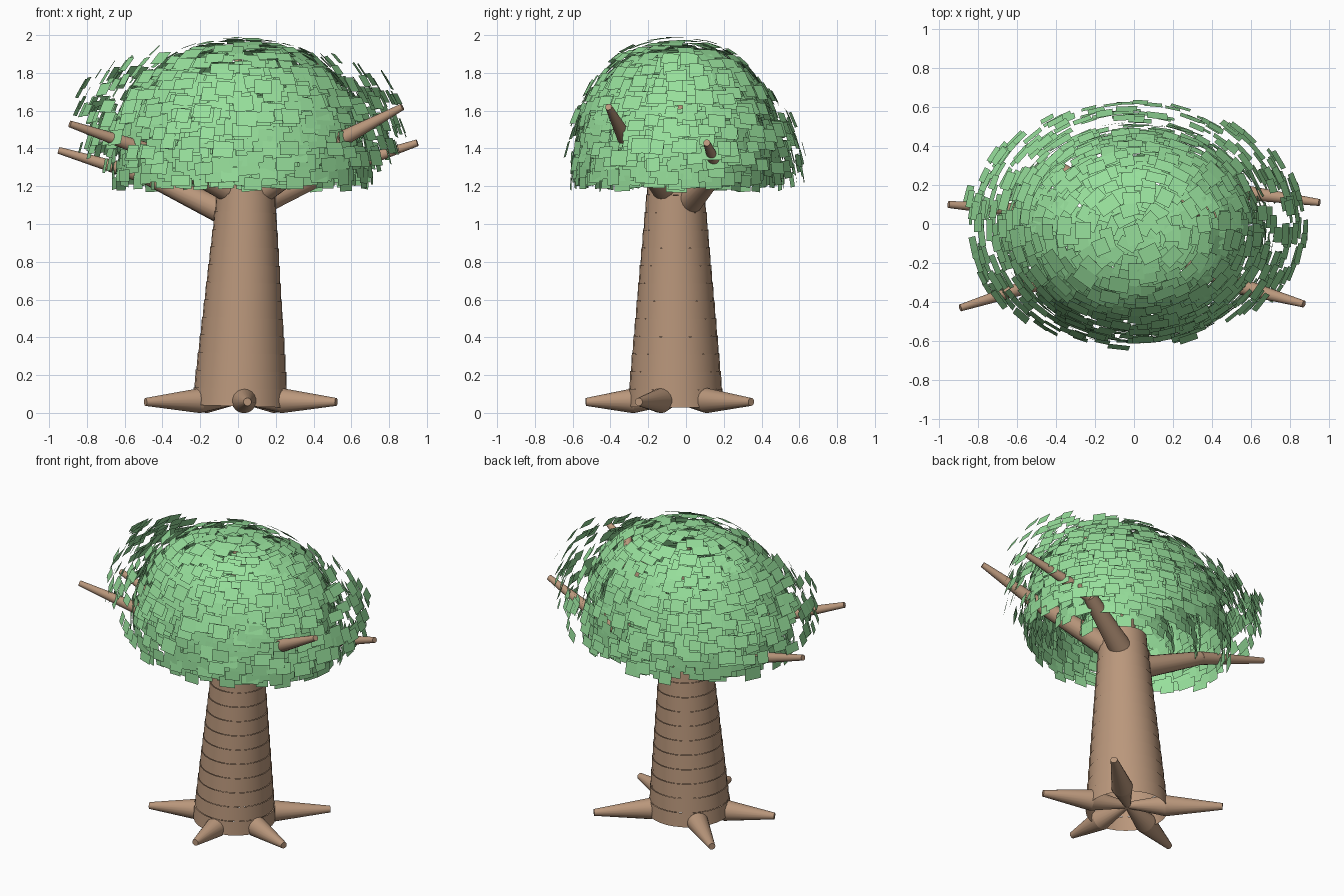
import bpy, bmesh, math, random
from mathutils import Vector, Matrix

if "Cube" in bpy.data.objects:
    bpy.data.objects.remove(bpy.data.objects["Cube"])

random.seed(4)
GOLD = math.pi * (3 - math.sqrt(5))


def material(name, rgb):
    m = bpy.data.materials.new(name)
    m.diffuse_color = (*rgb, 1)
    m.use_nodes = True
    m.node_tree.nodes["Principled BSDF"].inputs["Base Color"].default_value = m.diffuse_color
    return m


bark = material("bark", (0.49, 0.31, 0.20))
green = material("leaf_green", (0.31, 0.74, 0.33))


def finish(name, bm, mat, smooth=True):
    me = bpy.data.meshes.new(name)
    bm.to_mesh(me)
    bm.free()
    me.materials.append(mat)
    ob = bpy.data.objects.new(name, me)
    bpy.context.collection.objects.link(ob)
    if smooth:
        bpy.ops.object.select_all(action='DESELECT')
        ob.select_set(True)
        bpy.context.view_layer.objects.active = ob
        bpy.ops.object.shade_smooth_by_angle(angle=math.radians(35))
    return ob


def frustum(bm, a, b, ra, rb, sides=18, caps=True):
    a, b = Vector(a), Vector(b)
    d = b - a
    mat = Matrix.Translation((a + b) / 2) @ d.to_track_quat('Z', 'Y').to_matrix().to_4x4()
    bmesh.ops.create_cone(bm, cap_ends=caps, segments=sides, radius1=ra,
                          radius2=rb, depth=d.length, matrix=mat)


# Trunk: slightly leaning stack of tapered bark rings with small steps
bm = bmesh.new()
RINGS = 13


def trunk_at(z):
    t = z / 1.25
    return Vector((0.01 + 0.035 * t, -0.055, z)), 0.258 - 0.112 * t


for i in range(RINGS):
    z0 = 0.035 + i * 1.215 / RINGS
    z1 = z0 + 1.215 / RINGS
    p0, r0 = trunk_at(z0)
    p1, r1 = trunk_at(z1)
    frustum(bm, p0, p1, r0 - 0.002, r1 + 0.002, 28, caps=(i == RINGS - 1))
finish("trunk", bm, bark)

# Roots: five spindles radiating from the trunk foot
bm = bmesh.new()
for x, y in ((0.45, 0.345), (-0.43, 0.335), (-0.49, -0.25), (0.52, -0.25), (0.05, -0.53)):
    c, tip = Vector((0.015, -0.045, 0.07)), Vector((x, y, 0.058))
    mid = c.lerp(tip, 0.235 / (tip - c).length)
    frustum(bm, c, mid, 0.02, 0.066)
    frustum(bm, mid, tip, 0.066, 0.021)
finish("roots", bm, bark)

# Branches: bent limbs as (base, elbow, tip)
limbs = [
    ((0.00, -0.02, 1.03), (-0.48, 0.06, 1.25), (-0.95, 0.10, 1.39)),
    ((0.02, -0.08, 1.15), (-0.45, -0.29, 1.38), (-0.89, -0.43, 1.53)),
    ((0.08, 0.00, 1.10), (0.50, 0.17, 1.28), (0.95, 0.11, 1.43)),
    ((0.08, -0.08, 1.15), (0.55, -0.32, 1.45), (0.87, -0.41, 1.62)),
    ((0.05, -0.05, 1.20), (0.36, 0.10, 1.68), (0.44, 0.00, 1.85)),
    ((0.04, -0.05, 1.20), (0.02, -0.03, 1.60), (0.00, -0.02, 1.88)),
]
bm = bmesh.new()
for base, elbow, tip in limbs:
    frustum(bm, base, elbow, 0.075, 0.042)
    frustum(bm, elbow, tip, 0.042, 0.018)
finish("branches", bm, bark)


def leaf(bm, p, n, roll=0.1):
    """Square leaf card at p facing n, its lower edge kept nearly level."""
    n = n.normalized()
    u = Vector((-n.y, n.x, 0)).normalized()
    v = n.cross(u)
    r = random.uniform(-roll, roll)
    u, v = u * math.cos(r) + v * math.sin(r), v * math.cos(r) - u * math.sin(r)
    w, h = random.uniform(0.036, 0.058), random.uniform(0.028, 0.044)
    bm.faces.new([bm.verts.new(p + u * sx * w + v * sy * h)
                  for sx, sy in ((-1, -1), (1, -1), (1, 1), (-1, 1))])


def shell(name, count, scale, top):
    """Spiral of leaf cards over a squared dome, up to relative height top."""
    bm = bmesh.new()
    C, R, E = Vector((0.02, -0.05, 1.21)), Vector((0.68, 0.56, 0.76)), 2.4
    for i in range(count):
        s = top * (i + 0.5) / count
        a = i * GOLD
        ca, sa, q = math.cos(a), math.sin(a), math.sqrt(1 - s * s)
        grow = scale * (q ** E + s ** E) ** (-1 / E)
        d = Vector((q * ca * R.x, q * sa * R.y, s * R.z)) * grow
        flat = q ** (E - 1)
        n = Vector((flat * ca / R.x, flat * sa / R.y, s ** (E - 1) / R.z))
        leaf(bm, C + d * random.uniform(0.93, 1.025), n)
    finish(name, bm, green, smooth=False)


# Crown: dense outer dome with sparser layers underneath
shell("crown_leaves", 780, 1.0, 1.0)
shell("middle_leaves", 170, 0.72, 0.6)
shell("inner_leaves", 80, 0.45, 0.6)

# Outer foliage: looser, steep cards reaching along the limbs
bm = bmesh.new()
for i in range(640):
    a = i * GOLD
    ca, sa = math.cos(a), math.sin(a)
    f = math.sqrt(random.uniform(0.22, 1.0))
    side = ca * ca
    x_end = 1.95 - 0.32 * (f - 0.42) - 0.3 * max(0, f - 0.85)
    y_end = 1.95 - 0.62 * (f - 0.42) - 0.4 * max(0, f - 0.85)
    if sa > 0:                        # the rear slopes in a little sooner
        y_end -= 0.06
    hi = x_end * side + y_end * (1 - side)
    lo = 1.21 + 0.5 * max(0, f - 0.7) * side
    if f < 0.72:                      # inner ones stay near the top surface
        lo = hi - 0.25
    elif ca < -0.3 and sa > 0:        # thinner at the rear left, baring a limb
        lo = 1.36
    p = Vector((0.88 * f * ca, -0.005 + 0.63 * f * sa, random.uniform(lo, hi)))
    leaf(bm, p, Vector((ca, sa, 0.1 + 0.9 * (p.z - 1.2) + 1.2 * max(0, 0.75 - f))))
finish("outer_leaves", bm, green, smooth=False)
